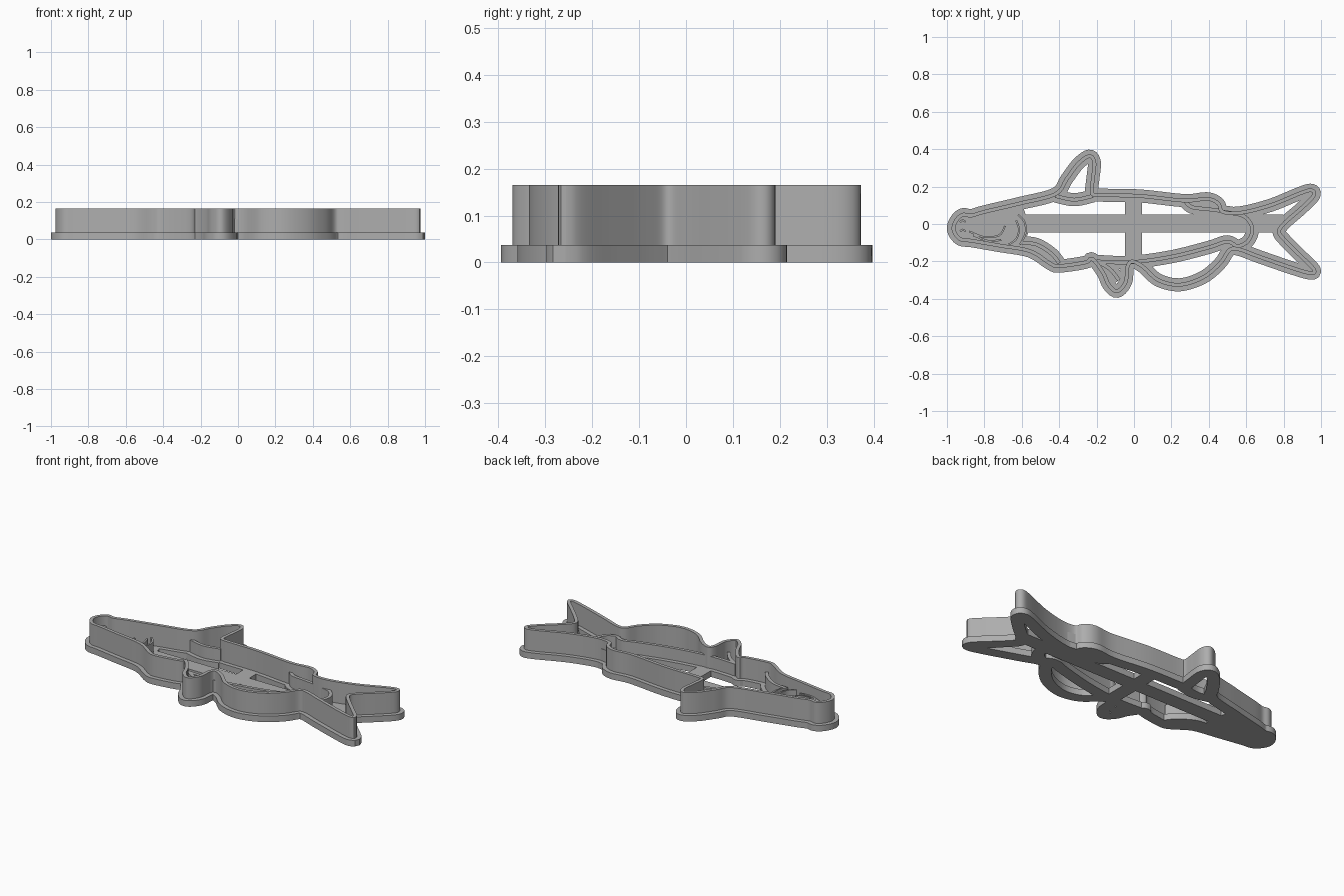
import bpy
import bmesh
from mathutils import Vector

cube = bpy.data.objects.get("Cube")
if cube:
    bpy.data.objects.remove(cube, do_unlink=True)

# Single plastic colour
plastic = bpy.data.materials.new("grey plastic")
plastic.use_nodes = True
COLOUR = (0.42, 0.42, 0.42, 1.0)
plastic.diffuse_color = COLOUR
plastic.node_tree.nodes["Principled BSDF"].inputs["Base Color"].default_value = COLOUR

BASE_TOP = 0.037
WALL_TOP = 0.165
INNER_TOP = 0.11
FLANGE_WIDTH = 0.07
WALL_WIDTH = 0.02


def smooth_path(points, closed=False, steps=5):
    """Catmull-Rom curve through points given in hundredths of a unit."""
    pts = [Vector(p) * 0.01 for p in points]
    n = len(pts)
    result = []
    for i in range(n if closed else n - 1):
        if closed:
            a, b, c, d = (pts[(i + k) % n] for k in (-1, 0, 1, 2))
        else:
            a, b, c, d = (pts[min(max(i + k, 0), n - 1)] for k in (-1, 0, 1, 2))
        for s in range(steps):
            t = s / steps
            result.append(0.5 * (2 * b + (c - a) * t
                                 + (2 * a - 5 * b + 4 * c - d) * t * t
                                 + (3 * b - a - 3 * c + d) * t * t * t))
    if not closed:
        result.append(pts[-1])
    return result


def finish(name, bm):
    bmesh.ops.recalc_face_normals(bm, faces=bm.faces)
    mesh = bpy.data.meshes.new(name)
    bm.to_mesh(mesh)
    bm.free()
    mesh.materials.append(plastic)
    obj = bpy.data.objects.new(name, mesh)
    bpy.context.collection.objects.link(obj)
    bpy.ops.object.select_all(action="DESELECT")
    obj.select_set(True)
    bpy.context.view_layer.objects.active = obj
    bpy.ops.object.shade_smooth_by_angle()
    return obj


def ribbon(name, path, width, bottom, top, closed=False):
    """Upright strip of constant width that follows a flat path."""
    bm = bmesh.new()
    n = len(path)
    rings = []
    for i, p in enumerate(path):
        before = path[i - 1] if closed or i else p
        after = path[(i + 1) % n] if closed or i < n - 1 else p
        along = (after - before).normalized()
        side = Vector((-along.y, along.x)) * width / 2
        left, right = p + side, p - side
        rings.append([bm.verts.new((q.x, q.y, z)) for q, z in
                      ((left, bottom), (right, bottom), (right, top), (left, top))])
    for i in range(n if closed else n - 1):
        r, s = rings[i], rings[(i + 1) % n]
        for k in range(4):
            m = (k + 1) % 4
            bm.faces.new((r[k], r[m], s[m], s[k]))
    if not closed:
        bm.faces.new(rings[0])
        bm.faces.new(rings[-1])
    return finish(name, bm)


def plate(name, outline, bottom, top):
    """Flat slab with the given outline."""
    bm = bmesh.new()
    face = bm.faces.new([bm.verts.new((p.x, p.y, bottom)) for p in outline])
    grown = bmesh.ops.extrude_face_region(bm, geom=[face])["geom"]
    verts = [v for v in grown if isinstance(v, bmesh.types.BMVert)]
    bmesh.ops.translate(bm, verts=verts, vec=(0, 0, top - bottom))
    return finish(name, bm)


def bar(name, x0, x1, y0, y1):
    corners = ((x0, y0), (x1, y0), (x1, y1), (x0, y1))
    return plate(name, [Vector(c) for c in corners], 0, BASE_TOP)


# Silhouette, section by section
head_top = [(-96.5, -3), (-95, 2), (-91.5, 5), (-87, 4.5), (-80, 6.5), (-61, 11), (-42, 16)]
dorsal_fin = [(-36, 24), (-30, 32), (-24, 36.3), (-21.2, 33), (-22, 24), (-22.5, 17)]
back = [(-19, 15.5), (3, 15), (27, 12.5), (39, 13.5), (45, 11), (47.5, 6.5)]
tail = [(57, 6), (73, 10), (89, 16.5), (95, 18), (96, 15), (89, 8), (81, 1), (77.5, -4),
        (81, -9), (89, -17), (96, -24), (95, -26.3), (86, -24), (67, -17.5), (56, -13.5)]
belly_fin = [(51, -14), (46, -21), (37, -28.5), (24.5, -32.5), (13, -30), (5, -23), (-1, -20)]
small_fin = [(-3.5, -23), (-4.5, -31), (-9, -36), (-13.5, -32.5), (-16, -27), (-20, -21),
             (-23, -18.5)]
throat = [(-26, -20.5), (-40, -22.5), (-45, -21), (-55.5, -14.5), (-72, -11.5),
          (-86.5, -9), (-93, -8)]
outline = smooth_path(head_top + dorsal_fin + back + tail + belly_fin + small_fin + throat,
                      closed=True)
ribbon("outer_flange", outline, FLANGE_WIDTH, 0, BASE_TOP, closed=True)
ribbon("outer_wall", outline, WALL_WIDTH, 0, WALL_TOP, closed=True)

# Inner dividing walls, each on its own flange
dividers = {
    "dorsal_base": [(-42, 15), (-32, 13), (-22, 15)],
    "rear_back_fin": [(27, 12.5), (31, 9), (39, 8), (47, 7)],
    "tail_base": [(47.5, 6.5), (58, 4.5), (62.5, 0), (63, -5), (60, -10), (53, -13)],
    "belly_line": [(-20, -20), (-2, -20.5), (20, -17.5), (40, -12.5), (50, -9.5), (56, -13)],
    "side_fin": [(-60, -10), (-52, -11), (-44, -16), (-40, -21)],
    "small_fin_fold": [(-20, -20), (-13, -24), (-8, -30)],
}
for name, points in dividers.items():
    path = smooth_path(points)
    ribbon(name + "_flange", path, FLANGE_WIDTH, 0, BASE_TOP)
    ribbon(name + "_wall", path, WALL_WIDTH, 0, INNER_TOP)

# Solid head floor, closed by the gill curve
half = len(outline) // 2
upper = [p for p in outline[:half] if p.x < -0.6]
lower = [p for p in outline[half:] if p.x < -0.6]
gill_edge = smooth_path([(-58.5, 7), (-56.5, -1), (-57, -6), (-59, -11)])
plate("head_floor", lower + upper + gill_edge, 0, BASE_TOP)

# Thin raised face lines
face_lines = {
    "front_gill": [(-63, 2), (-61.5, -3), (-63, -8), (-67, -11)],
    "rear_gill": [(-62, 5), (-58.5, 1), (-58, -5), (-61, -11)],
    "mouth": [(-88, -4), (-80, -7), (-72, -6), (-69, -1)],
    "lower_lip": [(-86, -6), (-78, -9), (-71, -8.5)],
    "eye": [(-93, 1), (-91.5, 2), (-90, 1)],
    "nostril": [(-93, -4), (-91.5, -3), (-90, -4)],
}
for name, points in face_lines.items():
    ribbon(name + "_ridge", smooth_path(points), 0.01, 0, INNER_TOP)

# Bracing cross
bar("long_brace", -0.6, 0.8, -0.045, 0.05)
bar("cross_brace", -0.048, 0.042, -0.2, 0.15)
